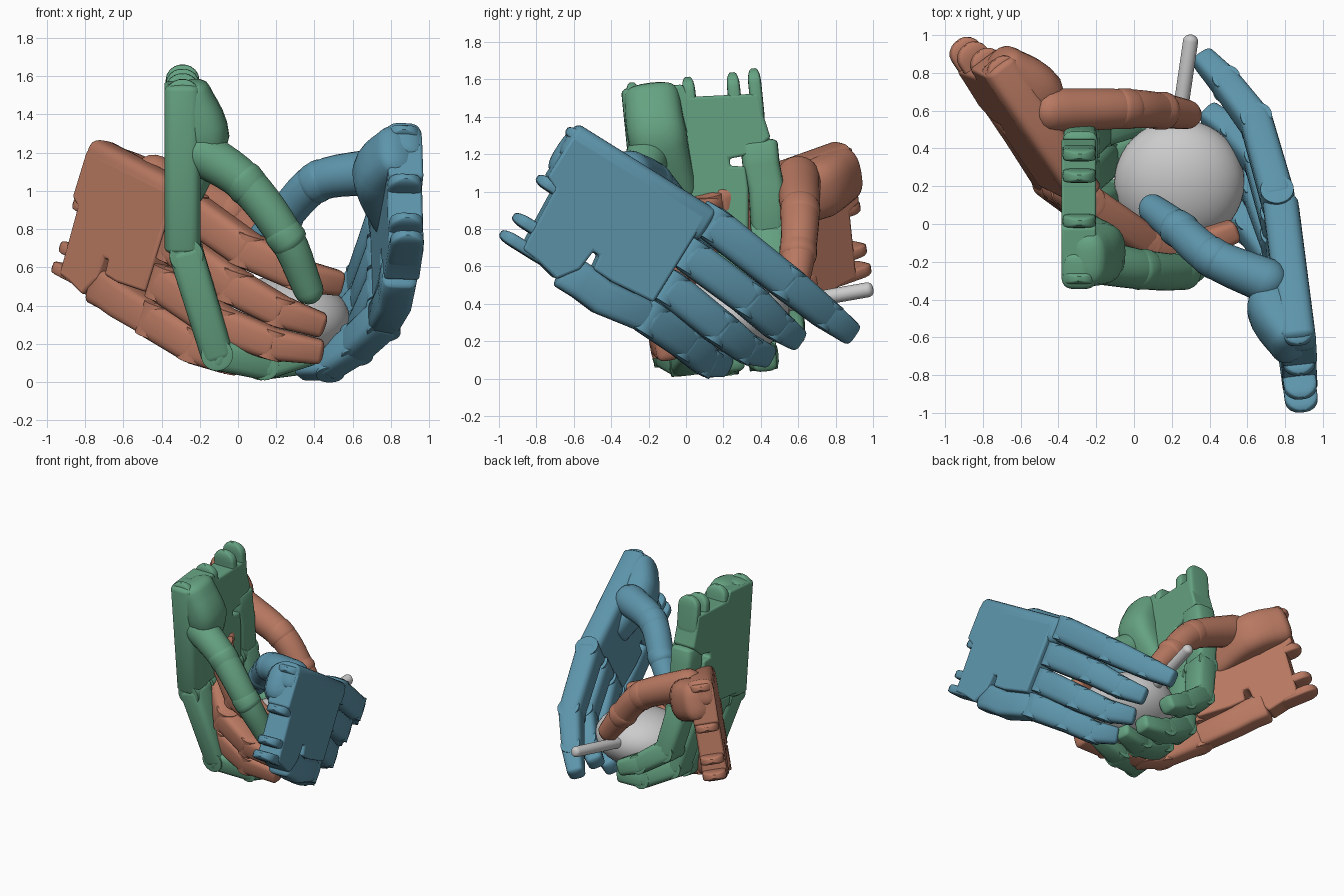
import bpy, bmesh, math
from mathutils import Vector as V

if "Cube" in bpy.data.objects:
    bpy.data.objects.remove(bpy.data.objects["Cube"])


def finish(bm, name, mat, bevel=0):
    bmesh.ops.recalc_face_normals(bm, faces=bm.faces)
    me = bpy.data.meshes.new(name)
    bm.to_mesh(me)
    bm.free()
    ob = bpy.data.objects.new(name, me)
    bpy.context.collection.objects.link(ob)
    if mat:
        me.materials.append(mat)
    if bevel:
        m = ob.modifiers.new("bevel", 'BEVEL')
        m.width, m.segments = bevel, 3
    bpy.ops.object.select_all(action='DESELECT')
    ob.select_set(True)
    bpy.context.view_layer.objects.active = ob
    bpy.ops.object.shade_smooth_by_angle(angle=math.radians(35))
    return ob


# Lofted rounded tube: sizes are (half width along side, half thickness)
def loft(name, mat, pts, sizes, side, power=2, cap=0.6, n=24):
    pts = [V(p) for p in pts]
    rows = []
    for i, p in enumerate(pts):
        t = (pts[min(i + 1, len(pts) - 1)] - pts[max(i - 1, 0)]).normalized()
        rows.append((p, t, *sizes[i]))
    p, t, a, b = rows[0]
    start = [(p - t * b * cap * math.sin(k), t, a * math.cos(k) ** .7, b * math.cos(k))
             for k in (1.35, 1.05, .7, .35)]
    p, t, a, b = rows[-1]
    end = [(p + t * b * cap * math.sin(k), t, a * math.cos(k) ** .7, b * math.cos(k))
           for k in (.35, .7, 1.05, 1.35)]
    bm = bmesh.new()
    rings = []
    for p, t, a, b in start + rows + end:
        s = (side - t * side.dot(t)).normalized()
        m = t.cross(s)
        ring = []
        for k in range(n):
            c, d = math.cos(2 * math.pi * k / n), math.sin(2 * math.pi * k / n)
            e = 2 / power
            ring.append(bm.verts.new(p + s * math.copysign(abs(c) ** e, c) * a
                                     + m * math.copysign(abs(d) ** e, d) * b))
        rings.append(ring)
    for r, q in zip(rings, rings[1:]):
        for k in range(n):
            bm.faces.new((r[k], r[(k + 1) % n], q[(k + 1) % n], q[k]))
    bm.faces.new(rings[0])
    bm.faces.new(rings[-1])
    return finish(bm, name, mat)


def smooth_path(pts, sizes, steps=5):
    pts = [V(p) for p in pts]
    ext = [2 * pts[0] - pts[1]] + pts + [2 * pts[-1] - pts[-2]]
    out, so = [], []
    for i in range(len(pts) - 1):
        a, b, c, d = ext[i:i + 4]
        for k in range(steps):
            t = k / steps
            out.append(.5 * (2 * b + (c - a) * t + (2 * a - 5 * b + 4 * c - d) * t * t
                             + (3 * b - a - 3 * c + d) * t ** 3))
            so.append(tuple(x + (y - x) * t for x, y in zip(sizes[i], sizes[i + 1])))
    return out + [pts[-1]], so + [sizes[-1]]


def hand(tag, color, origin, along, across, fingers, thumb):
    mat = bpy.data.materials.new(tag)
    mat.diffuse_color = (*color, 1)
    mat.use_nodes = True
    mat.node_tree.nodes["Principled BSDF"].inputs["Base Color"].default_value = mat.diffuse_color
    O, U = V(origin), V(along).normalized()
    W = V(across)
    W = (W - U * W.dot(U)).normalized()
    N = -U.cross(W)

    def P(u, v, d):
        return O + U * u + W * v - N * d

    # Palm slab with a notch for the metacarpal and a stepped wrist edge
    outline = [(.03, .07), (.87, .06), (.87, .6), (.62, .625), (.5, .62), (.49, .54), (.45, .54),
               (.44, .66), (.36, .77), (.22, .74), (.12, .73), (.1, .36), (.03, .33)]
    bm = bmesh.new()
    top = [bm.verts.new(P(u, v, 0)) for u, v in outline]
    bot = [bm.verts.new(P(u, v, .185)) for u, v in outline]
    bm.faces.new(top)
    bm.faces.new(bot)
    for i in range(len(top)):
        j = (i + 1) % len(top)
        bm.faces.new((top[i], top[j], bot[j], bot[i]))
    finish(bm, tag + "_palm", mat, .015)
    # Rounded thumb-side edge of the palm
    loft(tag + "_palm_edge", mat, [P(.05, .1, .095), P(.88, .1, .095)],
         [(.1, .095)] * 2, W, 3.5, .4)
    # Thumb mount
    p, s = smooth_path([P(.08, .16, .13), P(.3, .17, .2), P(.6, .24, .13)],
                       [(.15, .115), (.16, .14), (.11, .08)])
    loft(tag + "_thumb_mount", mat, p, s, W, 2.6)
    # Wrist lugs
    for u, v in ((.07, .06), (.07, .36), (.07, .6), (.06, .715)):
        loft(tag + "_wrist_lug", mat, [P(u, v, .095), P(.22, v, .095)],
             [(.035, .088)] * 2, W, 5, .9)
    # Little finger metacarpal
    loft(tag + "_metacarpal", mat, [P(.39, .705, .1), P(.5, .705, .1), P(.62, .72, .1),
                                    V(fingers[3][0])],
         [(.1, .092), (.1, .092), (.096, .09), (.09, .085)], W, 4.5, .3)
    # Fingers: three boxy phalanges with barrel joints
    wid = [(.1, .092), (.097, .087), (.085, .077), (.065, .062)]
    for name, pts in zip(("index", "middle", "ring", "little"), fingers):
        for k in range(3):
            loft(f"{tag}_{name}_phalanx", mat, [pts[k], pts[k + 1]],
                 [wid[k], wid[k + 1]], W, 3.6, .45 if k == 2 else .6)
            a, r = V(pts[k]), wid[k][1] * .96
            h = W * (wid[k][0] * .88)
            loft(f"{tag}_{name}_joint", mat, [a - h, a + h], [(r, r)] * 2, U, 2, .05)
    # Round thumb
    p, s = smooth_path(thumb, [(.12, .12), (.105, .105), (.095, .095), (.078, .078)])
    loft(tag + "_thumb", mat, p, s, W, 2, .9)
    for q, r in zip(thumb[1:3], (.108, .1)):
        t = (V(thumb[3]) - V(thumb[0])).normalized() * .03
        loft(tag + "_thumb_joint", mat, [V(q) - t, V(q) + t], [(r, r)] * 2, W, 2, .6)


hand("blue_hand", (.11, .30, .41), (.965, -.59, 1.375), (-.11, .85, -.53), (.03, -.53, -.85),
     [[(.76, .14, .83), (.65, .53, .52), (.49, .74, .35), (.37, .87, .25)],
      [(.76, .02, .66), (.67, .33, .43), (.53, .48, .29), (.40, .58, .22)],
      [(.76, -.09, .49), (.66, .17, .28), (.52, .31, .17), (.37, .42, .13)],
      [(.76, -.2, .33), (.62, -.01, .2), (.48, .1, .1), (.34, .19, .08)]],
     [(.70, -.3, 1.10), (.42, -.18, 1.05), (.24, -.03, .87), (.10, .08, .72)])

hand("green_hand", (.13, .36, .22), (-.385, -.35, 1.57), (0, .1, -.99), (0, .99, .1),
     [[(-.27, -.16, .67), (-.11, -.09, .15), (.14, -.01, .09), (.38, .02, .15)],
      [(-.27, .04, .69), (-.12, .13, .18), (.12, .2, .09), (.32, .25, .1)],
      [(-.27, .25, .72), (-.16, .34, .25), (.07, .41, .12), (.27, .42, .1)],
      [(-.27, .44, .77), (-.2, .5, .45), (0, .55, .31), (.16, .57, .24)]],
     [(-.19, -.2, 1.2), (.04, -.24, 1.04), (.25, -.25, .76), (.37, -.17, .48)])

hand("orange_hand", (.48, .19, .12), (-.79, .80, 1.29), (.54, -.8, -.285), (-.29, .14, -.94),
     [[(-.26, .13, .91), (.05, -.08, .69), (.32, -.12, .56), (.52, -.04, .52)],
      [(-.32, .16, .71), (-.02, -.12, .50), (.22, -.17, .37), (.43, -.14, .30)],
      [(-.38, .19, .51), (-.08, -.06, .30), (.18, -.12, .20), (.42, -.10, .16)],
      [(-.43, .21, .32), (-.22, .05, .19), (-.06, .02, .13), (.1, .04, .10)]],
     [(-.44, .6, 1.07), (-.05, .61, .89), (.14, .6, .68), (.28, .58, .5)])

# Held grey body: flattened ball with a stem
axis = V((.05, .34, .06)).normalized()
bm = bmesh.new()
bmesh.ops.create_uvsphere(bm, u_segments=40, v_segments=24, radius=1)
for v in bm.verts:
    v.co = V((.24 + v.co.x * .345, .22 + v.co.y * .335, .33 + v.co.z * .225 + v.co.y * .03))
finish(bm, "held_ball", None)
loft("stem", None, [V((.30, .97, .475)) - axis * .5, (.30, .97, .475)],
     [(.04, .04)] * 2, V((0, 0, 1)), 2, .8)
